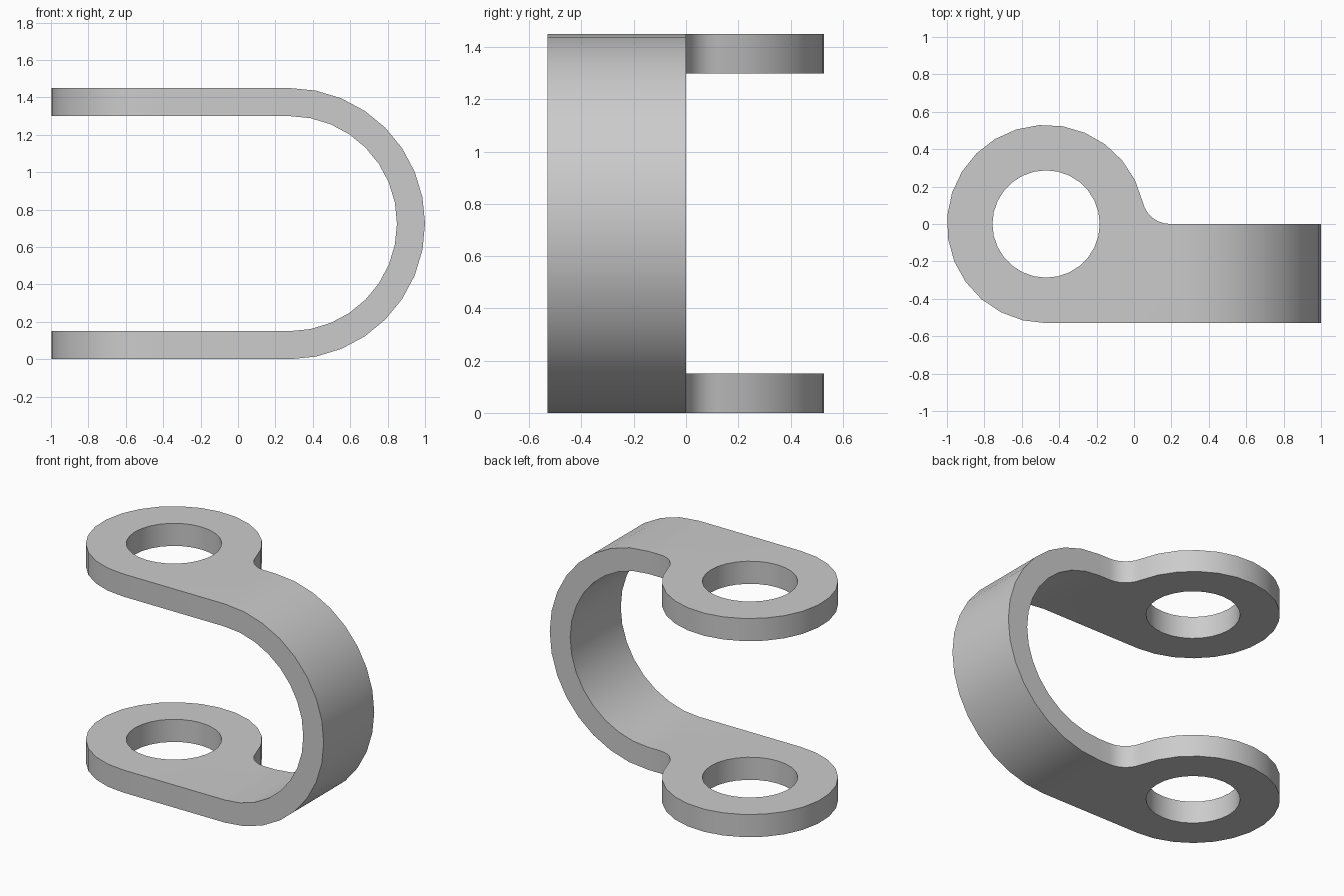
import bpy
import bmesh
from math import sin, cos, pi, sqrt, atan2
from mathutils import Vector

if "Cube" in bpy.data.objects:
    bpy.data.objects.remove(bpy.data.objects["Cube"])

THICK = 0.15            # sheet thickness
HEIGHT = 1.45           # overall height
EYE_X, EYE_R, HOLE_R = -0.47, 0.53, 0.287
BEND_X, BEND_R = 0.275, HEIGHT / 2
FILLET = 0.15


def arc(cx, cy, r, start, end, steps):
    return [(cx + r * cos(start + (end - start) * i / steps),
             cy + r * sin(start + (end - start) * i / steps))
            for i in range(steps + 1)]


def loop(bm, points, z):
    verts = [bm.verts.new((x, y, z)) for x, y in points]
    return [bm.edges.new((v, verts[i - 1])) for i, v in enumerate(verts)]


# Plan outline: round eye, fillet, straight strap on the front half
fillet_x = EYE_X + sqrt((EYE_R + FILLET) ** 2 - FILLET ** 2)
touch = atan2(FILLET, fillet_x - EYE_X)
outline = [(BEND_X, -EYE_R), (BEND_X, 0)]
outline += arc(fillet_x, FILLET, FILLET, -pi / 2, touch - pi, 6)
outline += arc(EYE_X, 0, EYE_R, touch, 1.5 * pi, 19)[1:]
hole = arc(EYE_X, 0, HOLE_R, 0, 2 * pi, 28)[:-1]

bm = bmesh.new()

# Two identical eye plates, bottom and top
for z in (0, HEIGHT - THICK):
    edges = loop(bm, outline, z) + loop(bm, hole, z)
    filled = bmesh.ops.triangle_fill(bm, edges=edges, use_beauty=True,
                                     normal=(0, 0, 1))
    faces = [g for g in filled["geom"] if isinstance(g, bmesh.types.BMFace)]
    grown = bmesh.ops.extrude_face_region(bm, geom=faces, use_keep_orig=True)
    moved = [g for g in grown["geom"] if isinstance(g, bmesh.types.BMVert)]
    bmesh.ops.translate(bm, verts=moved, vec=Vector((0, 0, THICK)))

# Open the plate ends where the bend joins
ends = [f for f in bm.faces if all(v.co.x > BEND_X - 0.001 for v in f.verts)]
bmesh.ops.delete(bm, geom=ends, context='FACES')

# Half-round bend linking the plates
outer = arc(BEND_X, BEND_R, BEND_R, -pi / 2, pi / 2, 16)
inner = arc(BEND_X, BEND_R, BEND_R - THICK, -pi / 2, pi / 2, 16)
rings = [[bm.verts.new(co) for co in ((ox, -EYE_R, oz), (ox, 0, oz),
                                      (ix, 0, iz), (ix, -EYE_R, iz))]
         for (ox, oz), (ix, iz) in zip(outer, inner)]
for a, b in zip(rings, rings[1:]):
    for i in range(4):
        bm.faces.new((a[i - 1], a[i], b[i], b[i - 1]))

bmesh.ops.remove_doubles(bm, verts=bm.verts[:], dist=0.0005)
bmesh.ops.recalc_face_normals(bm, faces=bm.faces[:])
mesh = bpy.data.meshes.new("clevis_strap")
bm.to_mesh(mesh)
bm.free()

strap = bpy.data.objects.new("clevis_strap", mesh)
bpy.context.collection.objects.link(strap)

# Plain grey metal
grey = bpy.data.materials.new("grey_metal")
grey.use_nodes = True
colour = (0.6, 0.6, 0.6, 1)
grey.diffuse_color = colour
grey.node_tree.nodes["Principled BSDF"].inputs["Base Color"].default_value = colour
mesh.materials.append(grey)

bpy.ops.object.select_all(action='DESELECT')
strap.select_set(True)
bpy.context.view_layer.objects.active = strap
bpy.ops.object.shade_smooth_by_angle(angle=pi / 6)
